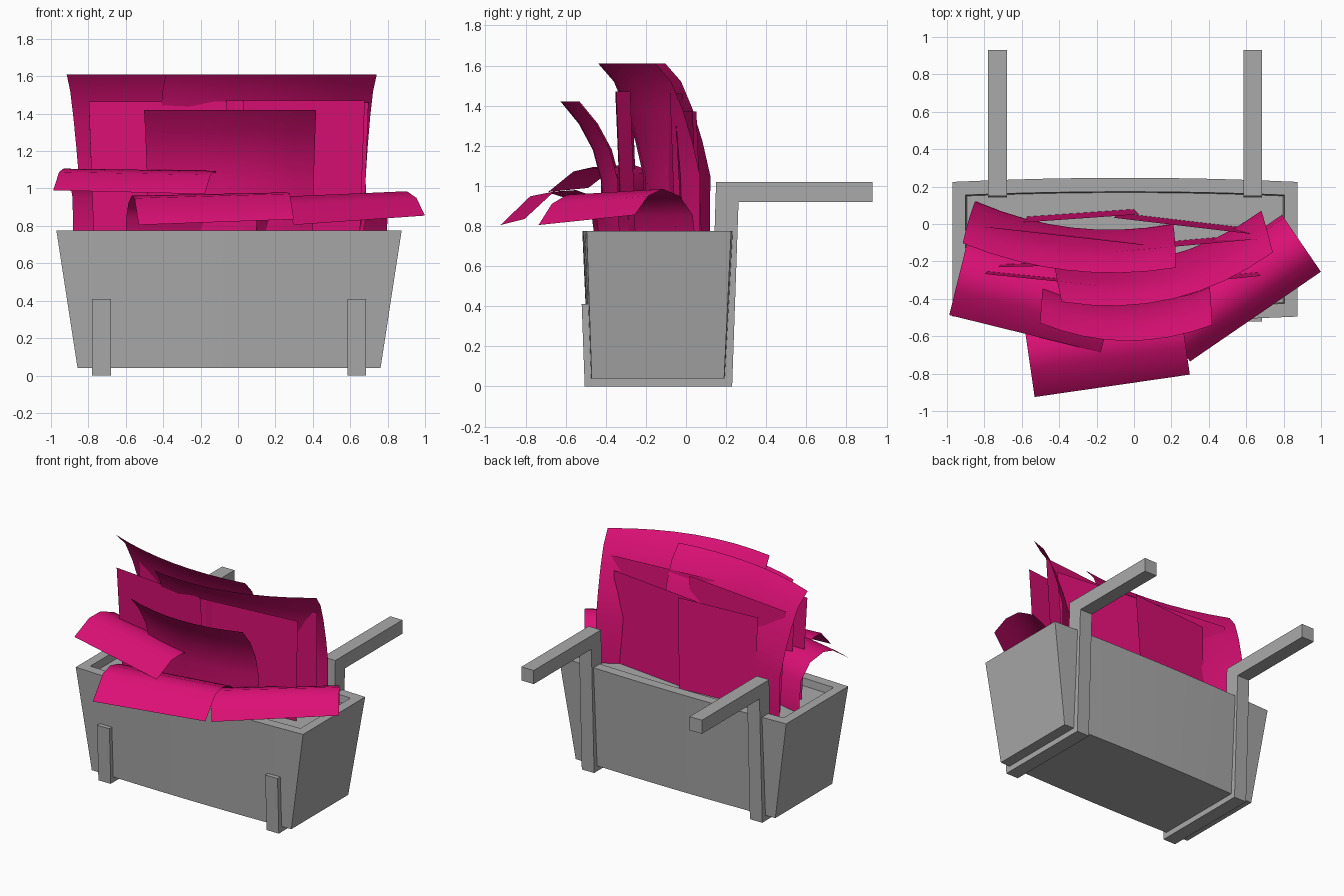
import bpy, bmesh, math
from mathutils import Vector

cube = bpy.data.objects.get("Cube")
if cube:
    bpy.data.objects.remove(cube, do_unlink=True)


def material(name, colour):
    mat = bpy.data.materials.new(name)
    mat.use_nodes = True
    mat.diffuse_color = colour
    mat.node_tree.nodes["Principled BSDF"].inputs["Base Color"].default_value = colour
    return mat


GREY = material("stone grey", (0.4, 0.4, 0.4, 1))
PINK = material("leaf pink", (0.72, 0.005, 0.18, 1))


def finish(name, bm, mat, angle=None, fix_normals=True):
    if fix_normals:
        bmesh.ops.recalc_face_normals(bm, faces=bm.faces)
    mesh = bpy.data.meshes.new(name)
    bm.to_mesh(mesh)
    bm.free()
    mesh.materials.append(mat)
    obj = bpy.data.objects.new(name, mesh)
    bpy.context.collection.objects.link(obj)
    if angle:
        bpy.ops.object.select_all(action="DESELECT")
        obj.select_set(True)
        bpy.context.view_layer.objects.active = obj
        bpy.ops.object.shade_smooth_by_angle(angle=math.radians(angle))
    return obj


# Planter box: long sides bow outward, walls taper down, filled near the rim
CENTRE = -0.048


def outline(bm, half, front, back, bow, z, steps=8):
    ring = []
    for side, y, sign in ((1, front, -1), (-1, back, 1)):
        for i in range(steps + 1):
            t = 2 * i / steps - 1
            ring.append(bm.verts.new((CENTRE + side * t * half, y + sign * bow * (1 - t * t), z)))
    return ring


def planter():
    bm = bmesh.new()
    rings = [
        outline(bm, 0.81, -0.47, 0.19, 0.015, 0.04),
        outline(bm, 0.923, -0.495, 0.225, 0.022, 0.775),
        outline(bm, 0.853, -0.425, 0.155, 0.018, 0.775),
        outline(bm, 0.845, -0.42, 0.15, 0.018, 0.72),
    ]
    for low, high in zip(rings, rings[1:]):
        for i in range(len(low)):
            j = (i + 1) % len(low)
            bm.faces.new((low[i], low[j], high[j], high[i]))
    bm.faces.new(rings[0][::-1])
    bm.faces.new(rings[-1])
    finish("planter_box", bm, GREY, 30)


# Hanging brackets: front lip, base bar, back riser and rear arm in one profile
def bracket(name, x, width=0.1):
    profile = [(-0.505, 0), (0.23, 0), (0.262, 0.92), (0.93, 0.92), (0.93, 1.02),
               (0.15, 1.02), (0.12, 0.04), (-0.45, 0.04), (-0.46, 0.41), (-0.52, 0.41)]
    bm = bmesh.new()
    face = bm.faces.new([bm.verts.new((x - width / 2, y, z)) for y, z in profile])
    extruded = bmesh.ops.extrude_face_region(bm, geom=[face])["geom"]
    verts = [v for v in extruded if isinstance(v, bmesh.types.BMVert)]
    bmesh.ops.translate(bm, verts=verts, vec=(width, 0, 0))
    finish(name, bm, GREY)


# Leaf sheet: base line swept along a profile of (forward reach, height)
def leaf(name, left, right, profile, bow=0.0, flare=0.0, tilt=0.0, cols=8):
    a, b = Vector(left), Vector(right)
    along = (b - a).normalized()
    forward = Vector((along.y, -along.x))
    bm = bmesh.new()
    rows = []
    for k, (reach, z) in enumerate(profile):
        s = k / (len(profile) - 1)
        row = []
        for i in range(cols + 1):
            t = i / cols
            side = 2 * t - 1
            p = a.lerp(b, t) + forward * (reach + bow * (1 - side * side)) + along * (flare * s * side)
            row.append(bm.verts.new((p.x, p.y, z + tilt * s * side)))
        rows.append(row)
    for low, high in zip(rows, rows[1:]):
        for i in range(cols):
            bm.faces.new((low[i], low[i + 1], high[i + 1], high[i]))
    finish(name, bm, PINK, 50, False)


planter()
bracket("bracket_right", -0.73)
bracket("bracket_left", 0.635)

# Tall arching leaves at the back
TALL = [(0, 0.7), (0, 1.05), (0.04, 1.22), (0.09, 1.38), (0.15, 1.52), (0.23, 1.61)]
leaf("tall_leaf_right", (-0.84, 0.12), (0.2, 0), TALL, bow=0.08, flare=0.05)
leaf("tall_leaf_left", (-0.43, -0.19), (0.68, 0.07), TALL, bow=0.12, flare=0.01)

# Curled leaf leaning forward
leaf("curled_leaf", (-0.48, -0.32), (0.4, -0.33),
     [(0, 0.7), (0.01, 1.03), (0.05, 1.18), (0.12, 1.31), (0.21, 1.42)], bow=0.09, flare=0.02)

# Drooping leaves spilling over the front
leaf("droop_leaf_right", (-0.88, -0.05), (-0.07, -0.25),
     [(0, 0.7), (0.02, 0.95), (0.1, 1.06), (0.22, 1.1), (0.32, 1.08), (0.45, 0.98)], tilt=-0.01)
leaf("droop_leaf_middle", (-0.6, -0.45), (0.23, -0.33),
     [(0, 0.7), (0.02, 0.85), (0.1, 0.93), (0.22, 0.97), (0.33, 0.96), (0.48, 0.82)], tilt=0.015)
leaf("droop_leaf_left", (0.09, -0.43), (0.79, 0.05),
     [(0, 0.7), (0.02, 0.85), (0.1, 0.94), (0.2, 0.97), (0.29, 0.93), (0.37, 0.83)], tilt=0.025)

# Straight upright blades
BLADES = [
    ((-0.77, -0.24), (0.01, -0.32), 1.465),
    ((-0.04, -0.32), (0.65, -0.25), 1.47),
    ((-0.77, 0.01), (0.03, -0.08), 1.46),
    ((-0.57, 0.04), (0, 0.08), 1.37),
    ((-0.08, 0.06), (0.6, -0.02), 1.37),
    ((-0.11, -0.12), (0.67, -0.05), 1.46),
    ((-0.7, -0.2), (0.08, -0.18), 1.4),
]
for n, (left, right, top) in enumerate(BLADES, 1):
    leaf(f"upright_blade_{n}", left, right, [(0, 0.7), (0.03, top)], flare=0.025, cols=1)
